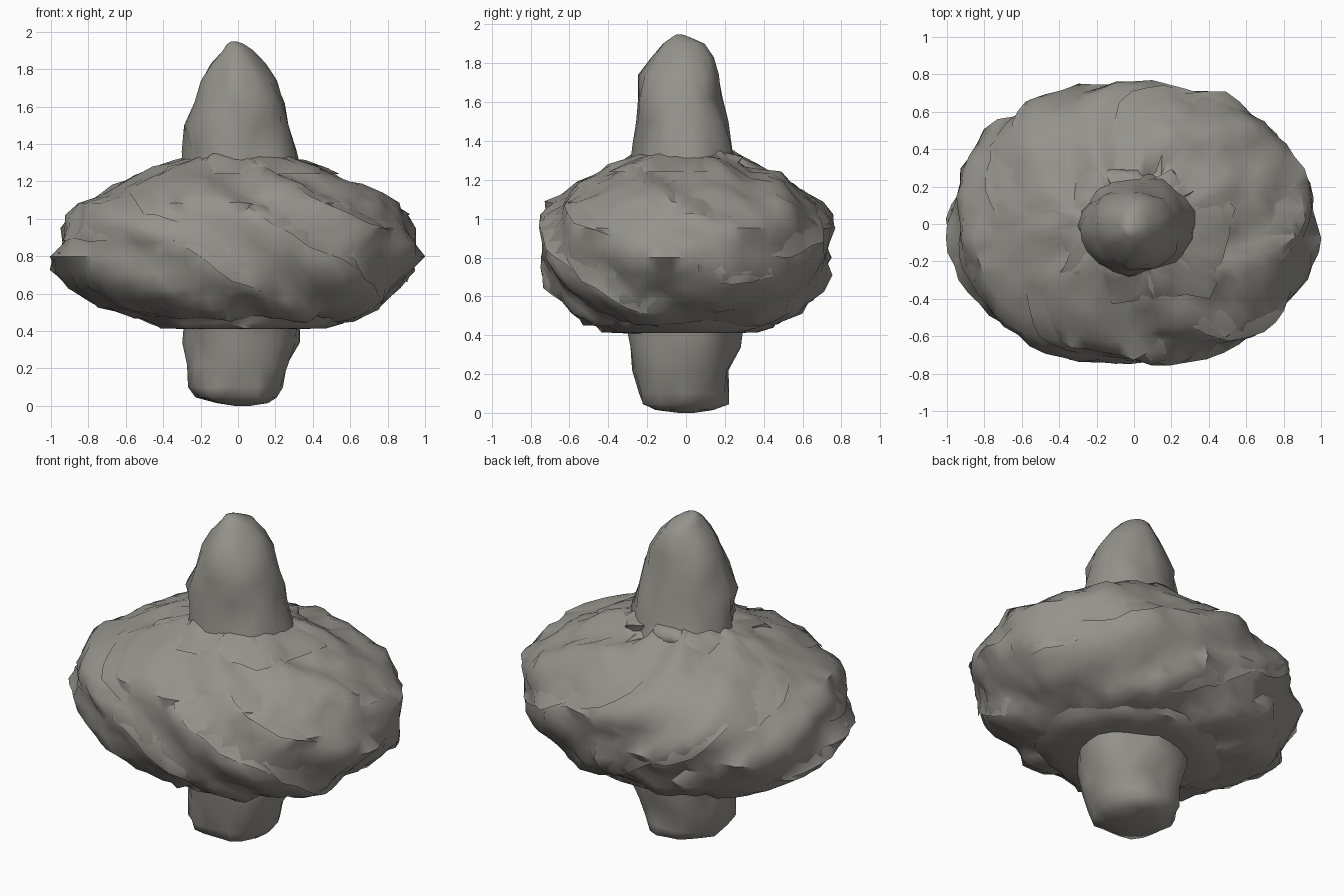
import bpy, bmesh, math, random
from mathutils import Vector, noise

if "Cube" in bpy.data.objects:
    bpy.data.objects.remove(bpy.data.objects["Cube"])

random.seed(7)
fibre = bpy.data.materials.new("warm_grey_fibre")
fibre.use_nodes = True
colour = (0.30, 0.29, 0.26, 1)
fibre.diffuse_color = colour
fibre.node_tree.nodes["Principled BSDF"].inputs["Base Color"].default_value = colour


def finish(bm, name, crease):
    """Turn a bmesh into a shaded object."""
    bmesh.ops.triangulate(bm, faces=bm.faces[:])
    bmesh.ops.recalc_face_normals(bm, faces=bm.faces[:])
    mesh = bpy.data.meshes.new(name)
    bm.to_mesh(mesh)
    bm.free()
    mesh.materials.append(fibre)
    obj = bpy.data.objects.new(name, mesh)
    bpy.context.collection.objects.link(obj)
    bpy.ops.object.select_all(action="DESELECT")
    obj.select_set(True)
    bpy.context.view_layer.objects.active = obj
    bpy.ops.object.shade_smooth_by_angle(angle=math.radians(crease))


def subdivide(rows, steps):
    """Add evenly spaced rings between the given ones."""
    rings = [[p + (q - p) * i / steps for p, q in zip(a, b)]
             for a, b in zip(rows, rows[1:]) for i in range(steps)]
    return rings + [rows[-1]]


def lean(ang):
    """How far the tilted strands drop at an angle around the body."""
    return 0.5 * math.cos(ang) + 0.18 * math.sin(ang)


def ring_point(ring, ang, rough, scale, wrap):
    """Point on an oval ring, pushed out by roughness and tilted wound strands."""
    z, cx, cy, rx, ry = ring
    # slightly squared oval for the wide body
    full = 1 + 0.025 * math.sin(2 * ang) ** 2 if wrap else 1
    p = Vector((cx + rx * full * math.cos(ang), cy + ry * full * math.sin(ang), z))
    out = Vector((p.x - cx, p.y - cy, (z - 0.85) * 0.8 if wrap else 0)).normalized()
    push = rough * (noise.noise(p * scale) + 0.6 * noise.noise(p * scale * 2.5))
    saw = (19 * (z + lean(ang)) + 2.5 * noise.noise(p * 2)) / math.tau % 1.0
    push += wrap * (min(saw / 0.7, (1 - saw) / 0.3) - 0.55)
    return p + out * push * min(1, math.hypot(rx, ry) * 4)


def loft(name, rows, segments, steps, rough, scale, wrap=0.0, crease=50):
    """Skin oval rings (z, centre x, centre y, radius x, radius y)."""
    bm = bmesh.new()
    grid = [[bm.verts.new(ring_point(ring, math.tau * s / segments, rough, scale, wrap))
             for s in range(segments)] for ring in subdivide(rows, steps)]
    for low, high in zip(grid, grid[1:]):
        for s in range(segments):
            t = (s + 1) % segments
            bm.faces.new((low[s], low[t], high[t], high[s]))
    bm.faces.new(grid[0][::-1])
    bm.faces.new(grid[-1])
    finish(bm, name, crease)


def ring_at(rows, z):
    """Oval of the profile at a given height."""
    for a, b in zip(rows, rows[1:]):
        if a[0] <= z <= b[0]:
            f = (z - a[0]) / (b[0] - a[0])
            return [p + (q - p) * f for p, q in zip(a, b)]


def loose_strand(name, rows, middle, height, length, width):
    """Torn sheet of fibre whose lower edge lifts off the body along the tilt."""
    bm = bmesh.new()
    count = 9
    lines = []
    for i in range(count):
        t = i / (count - 1)
        ang = middle + (t - 0.5) * length
        taper = math.sin(math.pi * (0.12 + 0.76 * t))
        line = []
        for k in range(3):
            drop = width * taper * (k / 2 - 0.5) + (k == 2) * random.uniform(-0.02, 0.02)
            z = max(0.5, min(1.28, height - lean(ang) + lean(middle) - drop))
            ring = ring_at(rows, z)
            lift = -0.02 + 0.02 * k * taper
            ring[3] += lift
            ring[4] += lift
            line.append(bm.verts.new(ring_point(ring, ang, 0.035, 6, 0.045)))
        lines.append(line)
    for a, b in zip(lines, lines[1:]):
        for k in range(2):
            bm.faces.new((a[k], a[k + 1], b[k + 1], b[k]))
    finish(bm, name, 50)


# Wide wound body
body = [
    (0.45, 0.02, -0.02, 0.26, 0.26),
    (0.465, 0.02, -0.02, 0.59, 0.49),
    (0.52, 0.01, 0, 0.77, 0.60),
    (0.63, 0, 0, 0.89, 0.69),
    (0.80, 0, 0, 0.975, 0.75),
    (0.95, 0, 0, 0.95, 0.745),
    (1.08, 0, 0, 0.84, 0.69),
    (1.18, 0, 0, 0.67, 0.56),
    (1.26, 0.02, 0, 0.45, 0.39),
    (1.33, 0.02, 0, 0.24, 0.22)]
loft("wound_body", body, 64, 2, 0.035, 6, 0.06)

# Overlapping loose strands around the body
for n in range(14):
    loose_strand(f"loose_strand_{n + 1}", body, n * math.tau / 14 + random.uniform(-0.2, 0.2),
                 (1.12, 0.72, 0.92)[n % 3] + random.uniform(-0.05, 0.05),
                 random.uniform(0.6, 0.9), random.uniform(0.12, 0.2))

# Thin frayed layer under the body
loft("lower_rim", [
    (0.41, 0.03, -0.03, 0.25, 0.25),
    (0.415, 0.03, -0.03, 0.42, 0.40),
    (0.44, 0.04, -0.01, 0.49, 0.45),
    (0.48, 0.03, -0.01, 0.57, 0.48)], 36, 1, 0.06, 6)

# Torn layer around the base of the spike, widest at the front
loft("upper_collar", [
    (1.24, 0.05, -0.06, 0.47, 0.38),
    (1.28, 0.03, -0.04, 0.41, 0.34),
    (1.32, 0.02, 0, 0.31, 0.29),
    (1.35, 0.02, 0, 0.23, 0.22)], 36, 1, 0.10, 6)

# Blunt spike on top
loft("upper_spike", [
    (1.24, 0.02, 0, 0.32, 0.28),
    (1.36, 0.02, -0.01, 0.295, 0.25),
    (1.50, 0, -0.02, 0.285, 0.235),
    (1.62, 0.005, -0.025, 0.245, 0.222),
    (1.74, 0.01, -0.025, 0.198, 0.20),
    (1.83, 0.005, -0.015, 0.14, 0.165),
    (1.90, -0.005, -0.015, 0.085, 0.105),
    (1.935, -0.015, -0.03, 0.045, 0.045),
    (1.948, -0.02, -0.035, 0.015, 0.015)], 22, 1, 0.035, 7, crease=60)

# Short stub below
loft("lower_stub", [
    (0.0, 0.02, 0, 0.04, 0.04),
    (0.015, 0.02, -0.01, 0.14, 0.15),
    (0.045, 0.01, -0.02, 0.22, 0.22),
    (0.10, 0, -0.02, 0.255, 0.235),
    (0.22, 0, -0.02, 0.28, 0.25),
    (0.34, 0.02, 0, 0.305, 0.28),
    (0.47, 0.02, 0, 0.30, 0.29)], 22, 1, 0.035, 6, crease=70)
